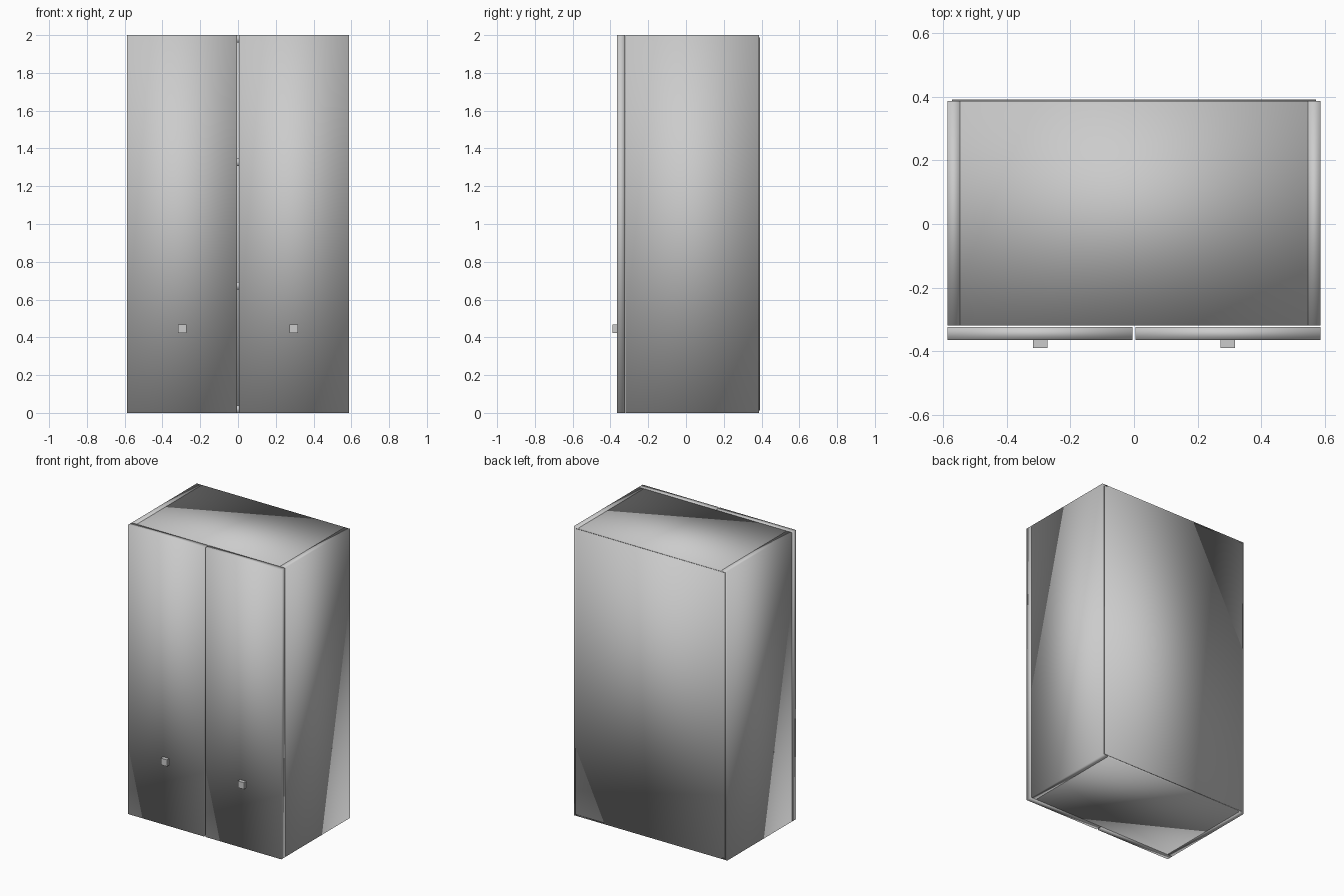
import bpy
import bmesh
from mathutils import Matrix, Vector

cube = bpy.data.objects.get("Cube")
if cube:
    bpy.data.objects.remove(cube, do_unlink=True)

grey = bpy.data.materials.new("light grey")
grey.use_nodes = True
grey.diffuse_color = (0.6, 0.6, 0.6, 1)
grey.node_tree.nodes["Principled BSDF"].inputs["Base Color"].default_value = grey.diffuse_color


def panel(name, low, high, smooth=True):
    """Box between two opposite corners."""
    low, high = Vector(low), Vector(high)
    bm = bmesh.new()
    bmesh.ops.create_cube(bm, size=1, matrix=Matrix.Diagonal((*(high - low), 1)))
    for face in bm.faces:
        face.smooth = smooth
    mesh = bpy.data.meshes.new(name)
    bm.to_mesh(mesh)
    bm.free()
    mesh.materials.append(grey)
    obj = bpy.data.objects.new(name, mesh)
    obj.location = (low + high) / 2
    bpy.context.collection.objects.link(obj)
    return obj


HEIGHT = 2.0
HALF_WIDTH = 0.587
BOARD = 0.04
INNER = HALF_WIDTH - BOARD
FRONT, BACK = -0.32, 0.387      # carcass depth
DOOR_FRONT, DOOR_BACK = -0.365, -0.324
KNOB = 0.023                    # half size

# Side panels, doors and knobs, one of each per side
for side, s in (("left", 1), ("right", -1)):
    def pair(name, x0, x1, y0, y1, z0, z1, smooth=True):
        a, b = sorted((s * x0, s * x1))
        panel(f"{side}_{name}", (a, y0, z0), (b, y1, z1), smooth)

    pair("side_panel", INNER, HALF_WIDTH, FRONT, BACK, 0, HEIGHT)
    pair("door", 0.005, HALF_WIDTH, DOOR_FRONT, DOOR_BACK, 0, HEIGHT)
    pair("knob", 0.295 - KNOB, 0.295 + KNOB, -0.39, DOOR_FRONT,
         0.445 - KNOB, 0.445 + KNOB, False)

# Horizontal boards between the sides
step = (HEIGHT - BOARD) / 3
for i, name in enumerate(("bottom_panel", "lower_shelf", "upper_shelf", "top_panel")):
    z = i * step
    panel(name, (-INNER, FRONT, z), (INNER, BACK, z + BOARD))

# Thin back sheet
panel("back_panel", (-0.573, BACK, 0.012), (0.573, 0.392, HEIGHT - 0.012))
